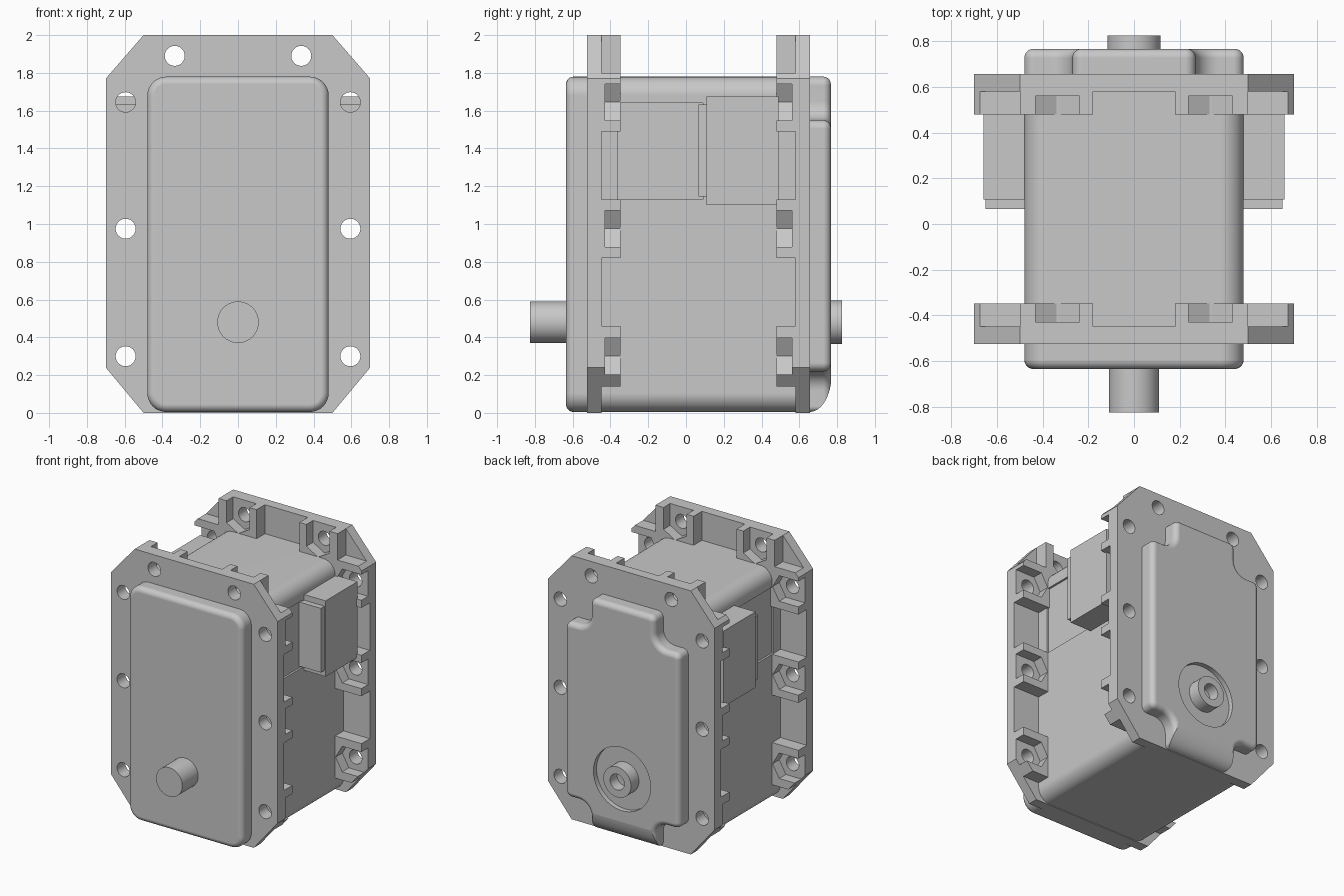
import bpy, bmesh, math
from mathutils import Vector

if "Cube" in bpy.data.objects:
    bpy.data.objects.remove(bpy.data.objects["Cube"])

grey = bpy.data.materials.new("housing_grey")
grey.use_nodes = True
COLOUR = (0.58, 0.58, 0.58, 1)
grey.diffuse_color = COLOUR
grey.node_tree.nodes["Principled BSDF"].inputs["Base Color"].default_value = COLOUR


def rounded(corners, steps=8):
    """Polygon from (x, z, radius) corners, each replaced by an arc."""
    out = []
    for i, (x, z, r) in enumerate(corners):
        p = Vector((x, z))
        a = (Vector(corners[i - 1][:2]) - p).normalized()
        b = (Vector(corners[(i + 1) % len(corners)][:2]) - p).normalized()
        half = a.angle(b) / 2
        centre = p + (a + b).normalized() * (r / math.sin(half))
        start = (p + a * (r / math.tan(half)) - centre).normalized()
        end = (p + b * (r / math.tan(half)) - centre).normalized()
        for k in range(steps + 1):
            out.append(tuple(centre + start.slerp(end, k / steps).normalized() * r))
    return out


def circle(x, z, r, n=40):
    return [(x + r * math.cos(math.tau * i / n), z + r * math.sin(math.tau * i / n)) for i in range(n)]


def rect(x0, x1, z0, z1):
    return [(x0, z0), (x1, z0), (x1, z1), (x0, z1)]


def mirrored(shape):
    return [shape, [(-x, z) for x, z in reversed(shape)]]


def prisms(name, shapes, y0, y1, bevel_y=None, bevel=0.04, along_x=False):
    """Extrude outlines along y (or x), optionally rounding the rim of one end."""
    bm = bmesh.new()
    for shape in shapes:
        place = (lambda u, v, d: (d, u, v)) if along_x else (lambda u, v, d: (u, d, v))
        near = [bm.verts.new(place(u, v, y0)) for u, v in shape]
        far = [bm.verts.new(place(u, v, y1)) for u, v in shape]
        bm.faces.new(near)
        bm.faces.new(far)
        for i in range(len(shape)):
            bm.faces.new((near[i - 1], near[i], far[i], far[i - 1]))
    bmesh.ops.recalc_face_normals(bm, faces=bm.faces)
    if bevel_y is not None:
        rim = [e for e in bm.edges if all(abs(v.co.y - bevel_y) < 1e-5 for v in e.verts)]
        bmesh.ops.bevel(bm, geom=rim, offset=bevel, segments=6, profile=0.5, affect='EDGES')
    mesh = bpy.data.meshes.new(name)
    bm.to_mesh(mesh)
    bm.free()
    mesh.materials.append(grey)
    obj = bpy.data.objects.new(name, mesh)
    bpy.context.collection.objects.link(obj)
    return obj


def cut(obj, *cutters):
    """Subtract the cutters and bake the result."""
    for c in cutters:
        m = obj.modifiers.new("cut", 'BOOLEAN')
        m.operation, m.solver, m.object = 'DIFFERENCE', 'EXACT', c
    bpy.context.view_layer.update()
    done = obj.evaluated_get(bpy.context.evaluated_depsgraph_get())
    mesh = bpy.data.meshes.new_from_object(done)
    obj.modifiers.clear()
    obj.data = mesh
    for c in cutters:
        bpy.data.objects.remove(c)


parts = []

# Main case with rounded front rim and shallow side recesses
outline = rounded([(-0.48, 0.005, 0.1), (0.48, 0.005, 0.1), (0.48, 1.78, 0.1), (-0.48, 1.78, 0.1)])
body = prisms("main_case", [outline], -0.635, 0.62, bevel_y=-0.635)
cut(body, prisms("recess", mirrored(rect(0.465, 0.6, 1.13, 1.64)), -0.36, 0.09))
parts.append(body)

# Flanges: thick octagons with bays, nut pockets and screw holes cut out
octagon = [(-0.5, 0), (0.5, 0), (0.7, 0.24), (0.7, 1.77), (0.5, 2), (-0.5, 2), (-0.7, 1.77), (-0.7, 0.24)]
SIDE_X, TOP_X, TOP_Z = 0.595, 0.335, 1.89
SIDE_Z = (0.30, 0.975, 1.645)
NUT = 0.097
point, flat = NUT / math.cos(math.pi / 6), NUT * math.tan(math.pi / 6)
slot = [(-point, 0), (-flat, -NUT), (0.3, -NUT), (0.3, NUT), (-flat, NUT)]

bays = [rect(-0.18, 0.18, 1.7, 2.2), rect(-0.9, 0.9, -0.2, 0.14)]
for z0, z1 in ((0.46, 0.82), (1.13, 1.49)):
    bays += mirrored(rect(0.42, 0.9, z0, z1))
bays += mirrored(rect(0.5, 0.9, 1.8, 2.2))

pockets, holes = [], []
for z in SIDE_Z:
    pockets += mirrored([(SIDE_X + u, z + v) for u, v in slot])
    holes += mirrored(circle(SIDE_X, z, 0.053, 24))
pockets += mirrored([(TOP_X + v, TOP_Z + u) for u, v in slot])
holes += mirrored(circle(TOP_X, TOP_Z, 0.053, 24))

for name, outer, s in (("front_flange", -0.525, 1), ("back_flange", 0.657, -1)):
    flange = prisms(name, [octagon], outer, outer + s * 0.177)
    cut(flange,
        prisms("bays", bays, outer + s * 0.077, outer + s * 0.3),
        prisms("pockets", pockets, outer + s * 0.097, outer + s * 0.3),
        prisms("holes", holes, outer - s * 0.1, outer + s * 0.3))
    parts.append(flange)

# Back cover: cross outline with scooped corners, curved bottom and a round seat
SHAFT_Z = 0.48
right_half = [(0.27, 0.005, 0.03), (0.27, 0.22, 0.1), (0.48, 0.22, 0.045),
              (0.48, 1.55, 0.045), (0.27, 1.55, 0.1), (0.27, 1.78, 0.045)]
left_half = [(-x, z, r) for x, z, r in reversed(right_half)]
cover = prisms("back_cover", [rounded(right_half + left_half)], 0.6, 0.767, bevel_y=0.767)
arc = [(0.655 + 0.115 * math.cos(t * math.pi / 24), 0.2 - 0.195 * math.sin(t * math.pi / 24)) for t in range(13)]
cut(cover,
    prisms("curve", [arc + [(0.655, -0.1), (0.9, -0.1), (0.9, 0.2)]], -0.6, 0.6, along_x=True),
    prisms("seat", [circle(0, SHAFT_Z, 0.24, 48)], 0.73, 0.9))
parts.append(cover)

# Shafts
parts.append(prisms("front_shaft", [circle(0, SHAFT_Z, 0.11)], -0.825, -0.6))
hub = prisms("back_hub", [circle(0, SHAFT_Z, 0.116)], 0.7, 0.825)
cut(hub, prisms("bore", [circle(0, SHAFT_Z, 0.06)], 0.74, 0.9))
parts.append(hub)

# Connector blocks on both sides
parts.append(prisms("side_connectors", mirrored(rect(0.44, 0.66, 1.10, 1.675)), 0.108, 0.49))
parts.append(prisms("connector_lips", mirrored(rect(0.44, 0.65, 1.145, 1.632)), 0.065, 0.12))

# Smooth curved surfaces, keep corners sharp
bpy.ops.object.select_all(action='DESELECT')
for obj in parts:
    obj.select_set(True)
bpy.context.view_layer.objects.active = body
bpy.ops.object.shade_smooth_by_angle(angle=math.radians(30))
for obj in parts:
    obj.modifiers.new("even_shading", 'WEIGHTED_NORMAL').keep_sharp = True
